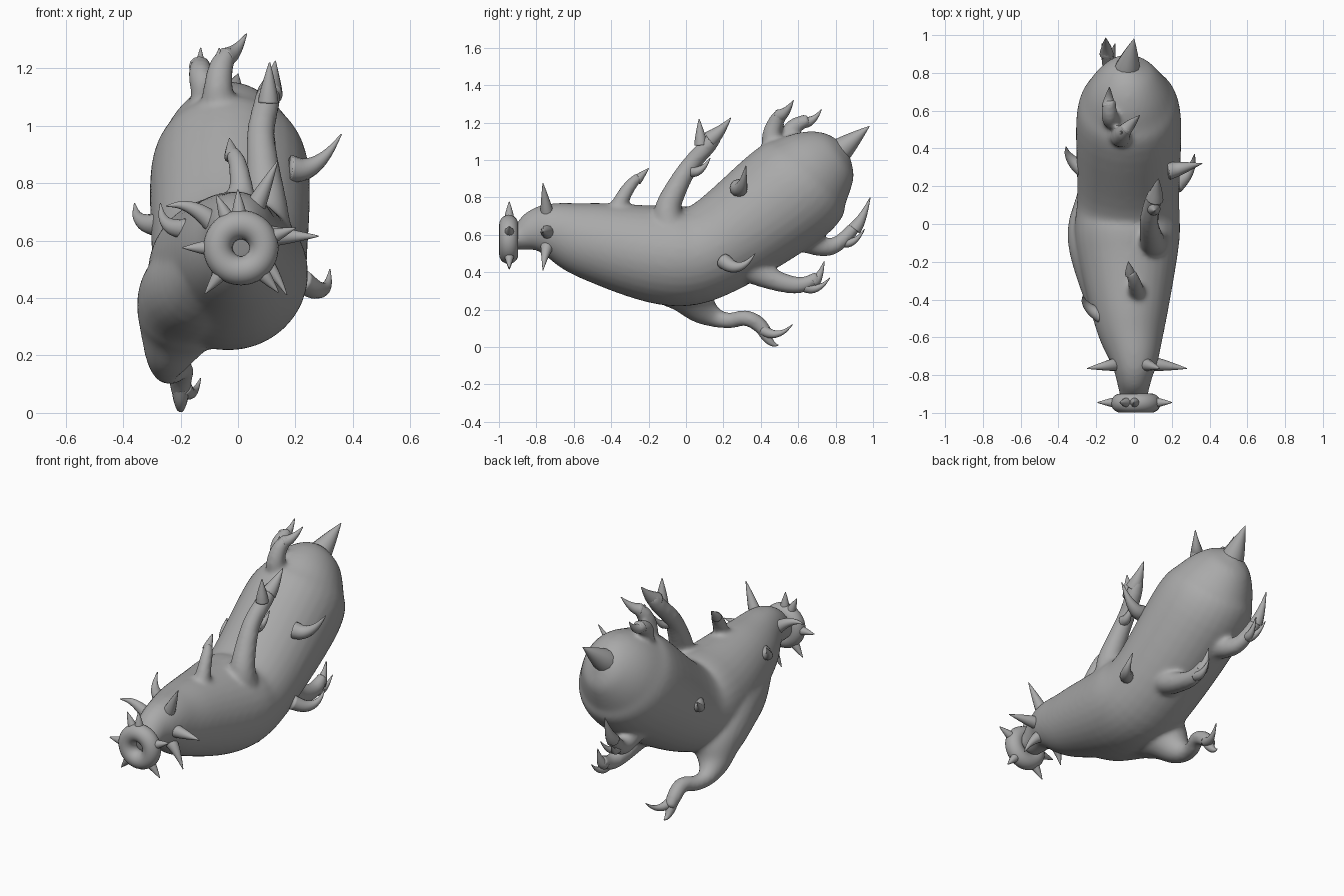
import bpy, bmesh, math
from mathutils import Vector

grey = bpy.data.materials.new("plain grey")
grey.diffuse_color = (0.40, 0.40, 0.40, 1)


def spline(pts, steps):
    """Catmull-Rom through rows of (x, y, z, half width, half height)."""
    out, n = [], len(pts)
    for i in range(n - 1):
        rows = (pts[max(i - 1, 0)], pts[i], pts[i + 1], pts[min(i + 2, n - 1)])
        for s in range(steps):
            t = s / steps
            out.append([0.5 * (2 * q + (r - p) * t + (2 * p - 5 * q + 4 * r - u) * t * t
                               + (3 * q - p - 3 * r + u) * t ** 3)
                        for p, q, r, u in zip(*rows)])
    return out + [list(pts[-1])]


def loft(bm, pts, sides=12, steps=5):
    """Closed tube along a smooth path."""
    path = spline(pts, steps)
    pos = [Vector(p[:3]) for p in path]
    side, rings = Vector((1, 0, 0)), []
    for i, p in enumerate(path):
        tan = (pos[min(i + 1, len(pos) - 1)] - pos[max(i - 1, 0)]).normalized()
        if i == 0 and abs(tan.x) > 0.8:
            side = Vector((0, 0, 1))
        side = (side - tan * side.dot(tan)).normalized()
        up = side.cross(tan)
        rings.append([bm.verts.new(pos[i]
                      + side * max(p[3], 0.002) * math.cos(2 * math.pi * k / sides)
                      + up * max(p[4], 0.002) * math.sin(2 * math.pi * k / sides))
                      for k in range(sides)])
    for a, b in zip(rings, rings[1:]):
        for k in range(sides):
            j = (k + 1) % sides
            bm.faces.new((a[k], a[j], b[j], b[k]))
    bm.faces.new(rings[0][::-1])
    bm.faces.new(rings[-1])


def finish(bm, name):
    bmesh.ops.recalc_face_normals(bm, faces=bm.faces)
    for f in bm.faces:
        f.smooth = True
    me = bpy.data.meshes.new(name)
    bm.to_mesh(me)
    bm.free()
    me.materials.append(grey)
    ob = bpy.data.objects.new(name, me)
    bpy.context.collection.objects.link(ob)
    return ob


def limb(bm, root, tip, *pts):
    """Fleshy limb, flared where it leaves the trunk."""
    n = len(pts) - 1
    radii = [tip + (root - tip) * (1 - i / n) ** 3 for i in range(n + 1)]
    radii[-1] *= 0.8
    loft(bm, [(*p, r, r) for p, r in zip(pts, radii)], 16)


def horn(name, base, tip, r, sag=0.2, out=0):
    """Tapering horn from base to tip, bowed downward by sag and sideways by out."""
    a, b = Vector(base), Vector(tip)
    bow = Vector((out, 0, -sag)) * (b - a).length
    bm, rows = bmesh.new(), []
    for i in range(5):
        t = i / 4
        w = r * (1 - t ** 1.25) + 0.002
        rows.append((*(a.lerp(b, t) + bow * 4 * t * (1 - t)), w, w))
    loft(bm, rows, 12, 4)
    return finish(bm, name)


# Body: trunk and limbs fused into one skin
bm = bmesh.new()
trunk = [(0.01, -0.93, 0.575, 0.07, 0.06), (0, -0.88, 0.59, 0.08, 0.075),
         (0, -0.8, 0.62, 0.1, 0.12), (0, -0.7, 0.62, 0.135, 0.153),
         (-0.02, -0.5, 0.565, 0.195, 0.21), (-0.035, -0.1, 0.49, 0.275, 0.268),
         (-0.03, 0.15, 0.53, 0.27, 0.258), (-0.028, 0.56, 0.825, 0.277, 0.297),
         (-0.03, 0.70, 0.945, 0.222, 0.24), (-0.025, 0.81, 1.025, 0.13, 0.15),
         (-0.02, 0.855, 1.055, 0.03, 0.04)]
loft(bm, trunk, 32, 6)
# low side bulge flowing into the low hind limb
bulge = [(-0.06, -0.55, 0.55, 0.12), (-0.12, -0.33, 0.45, 0.16), (-0.17, -0.12, 0.41, 0.175),
         (-0.205, 0, 0.32, 0.15), (-0.24, 0.08, 0.21, 0.09), (-0.25, 0.16, 0.155, 0.052),
         (-0.235, 0.23, 0.14, 0.043)]
loft(bm, [(*p, p[3]) for p in bulge], 24)
limb(bm, 0.043, 0.043, (-0.25, 0.16, 0.155), (-0.235, 0.23, 0.14), (-0.2, 0.32, 0.155),
     (-0.2, 0.39, 0.12), (-0.2, 0.44, 0.06))
# middle and upper hind limbs
limb(bm, 0.12, 0.043, (0.05, 0.25, 0.5), (0.06, 0.42, 0.38), (0.07, 0.6, 0.33),
     (0.07, 0.71, 0.375))
limb(bm, 0.11, 0.042, (-0.09, 0.52, 0.66), (-0.1, 0.69, 0.55), (-0.12, 0.8, 0.545),
     (-0.15, 0.92, 0.66))
# tall and small back limbs
limb(bm, 0.1, 0.046, (0.1, -0.06, 0.56), (0.1, -0.1, 0.72), (0.085, -0.04, 0.87),
     (0.08, 0.03, 0.98), (0.1, 0.12, 1.08), (0.115, 0.17, 1.15))
limb(bm, 0.08, 0.034, (0.02, -0.38, 0.6), (0.015, -0.36, 0.75), (0, -0.3, 0.86),
     (-0.02, -0.25, 0.91))
# twin crest limbs
limb(bm, 0.09, 0.043, (-0.06, 0.54, 0.95), (-0.07, 0.46, 1.1), (-0.06, 0.48, 1.2),
     (-0.03, 0.52, 1.255))
limb(bm, 0.07, 0.043, (-0.1, 0.6, 0.98), (-0.115, 0.55, 1.11), (-0.13, 0.58, 1.18),
     (-0.13, 0.66, 1.215))
body = finish(bm, "body")
rm = body.modifiers.new("fuse", 'REMESH')
rm.mode = 'VOXEL'
rm.voxel_size = 0.012
rm.use_smooth_shade = True
sm = body.modifiers.new("soften", 'SMOOTH')
sm.factor = 0.5
sm.iterations = 14

# Claws at the limb ends
horn("low_limb_claw", (-0.2, 0.41, 0.09), (-0.2, 0.495, 0.01), 0.03)
horn("low_limb_thumb", (-0.19, 0.41, 0.09), (-0.13, 0.57, 0.12), 0.028)
horn("middle_limb_claw", (0.07, 0.68, 0.35), (0.07, 0.74, 0.46), 0.034)
horn("middle_limb_thumb", (0.075, 0.64, 0.32), (0.09, 0.77, 0.37), 0.028)
horn("upper_limb_claw", (-0.145, 0.9, 0.63), (-0.15, 0.985, 0.8), 0.036, 0.1)
for x in (-0.17, -0.1):
    horn("upper_limb_thumb", (-0.13, 0.84, 0.56), (x, 0.955, 0.63), 0.027)
horn("tall_limb_claw", (0.11, 0.13, 1.11), (0.13, 0.24, 1.225), 0.044, 0.05)
horn("tall_limb_front_claw", (0.105, 0.08, 1.08), (0.11, 0.07, 1.22), 0.034, 0)
horn("tall_limb_thumb", (0.1, 0.03, 0.94), (0.12, 0.13, 1.01), 0.03)
horn("small_limb_claw", (-0.02, -0.265, 0.89), (-0.03, -0.2, 0.955), 0.026, 0)
horn("crest_claw", (-0.045, 0.5, 1.235), (0.03, 0.575, 1.32), 0.034, 0.1)
horn("crest_thumb", (-0.07, 0.47, 1.2), (-0.065, 0.49, 1.27), 0.02, 0)
horn("second_crest_claw", (-0.135, 0.62, 1.205), (-0.13, 0.725, 1.27), 0.034)

# Horns along the trunk
horn("rear_horn", (-0.04, 0.8, 1.03), (0, 0.98, 1.18), 0.072, 0)
horn("right_upper_horn", (0.18, 0.28, 0.85), (0.36, 0.32, 0.97), 0.046)
horn("right_lower_horn", (0.22, 0.2, 0.46), (0.32, 0.37, 0.5), 0.04, 0.25, 0.12)
horn("left_rear_horn", (-0.24, 0.27, 0.66), (-0.36, 0.41, 0.73), 0.045, 0.15, -0.15)
horn("left_front_horn", (-0.17, -0.49, 0.64), (-0.27, -0.38, 0.73), 0.036, 0.15, -0.15)


def around(y, z, deg, d):
    """Point at distance d from the neck axis."""
    a = math.radians(deg)
    return (0.01 + d * math.cos(a), y, z + d * math.sin(a))


# Neck spikes, then the mouth ring with its radiating spikes
for deg, reach, sag in ((64, 0.29, 0), (0, 0.27, 0), (-52, 0.26, -0.1), (-120, 0.22, -0.1),
                        (158, 0.28, -0.15)):
    horn("neck_spike", around(-0.74, 0.615, deg, 0.09), around(-0.765, 0.615, deg, reach),
         0.036, sag)
bpy.ops.mesh.primitive_torus_add(major_radius=0.08, minor_radius=0.051, major_segments=40,
                                 minor_segments=20, location=(0.01, -0.948, 0.575),
                                 rotation=(math.pi / 2, 0, 0))
ring = bpy.context.object
ring.name = "mouth_ring"
ring.data.materials.append(grey)
bpy.ops.object.shade_smooth()
for deg in (20, 93, 115, 180, 232, 310):
    horn("ring_spike", around(-0.945, 0.575, deg, 0.11), around(-0.945, 0.575, deg, 0.203),
         0.025, 0)
